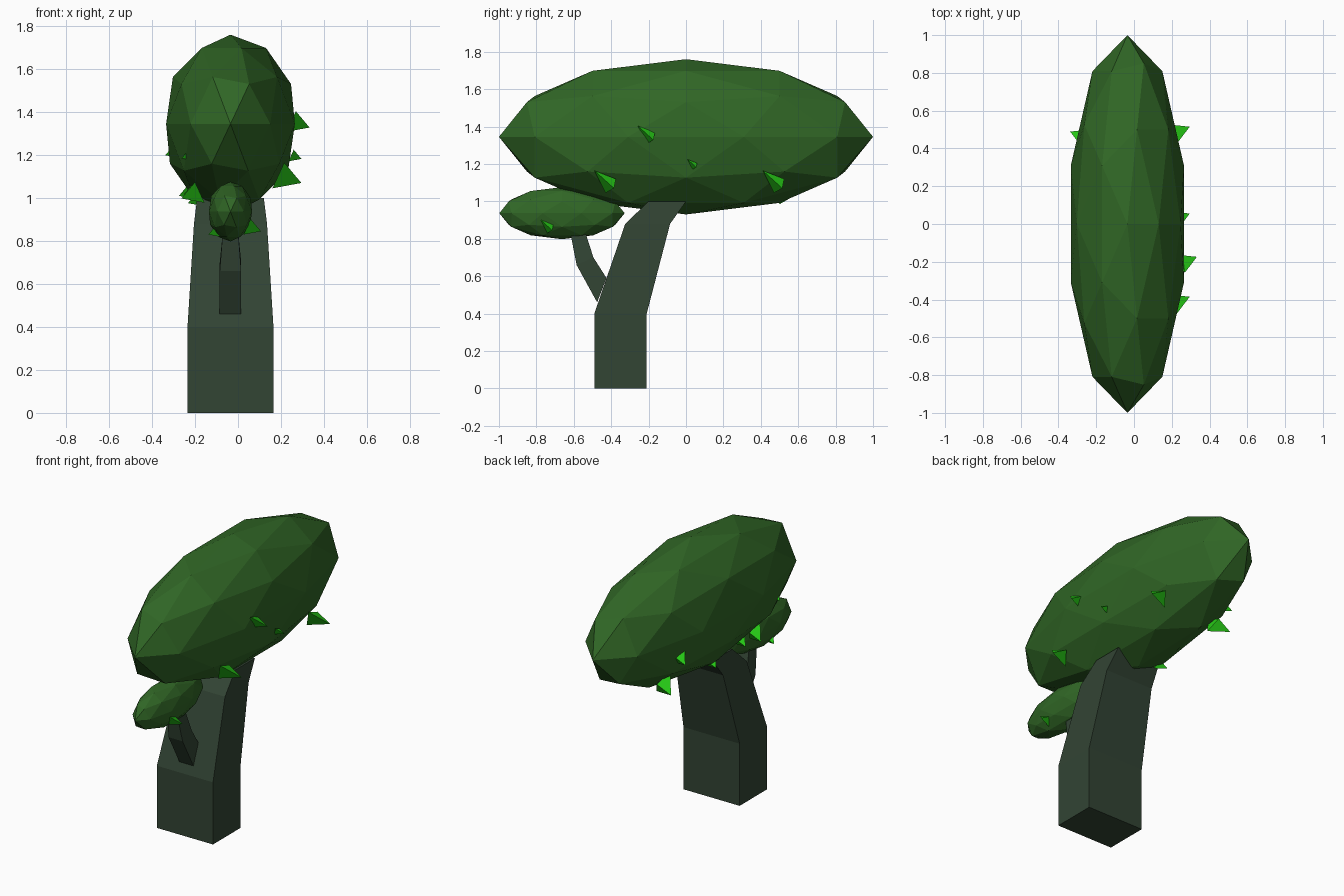
import bpy
import bmesh
from mathutils import Vector

if "Cube" in bpy.data.objects:
    bpy.data.objects.remove(bpy.data.objects["Cube"], do_unlink=True)


def material(name, rgb):
    mat = bpy.data.materials.new(name)
    mat.use_nodes = True
    color = (*rgb, 1.0)
    mat.diffuse_color = color
    mat.node_tree.nodes["Principled BSDF"].inputs["Base Color"].default_value = color
    return mat


bark = material("dark bark", (0.032, 0.058, 0.034))
foliage = material("leaf green", (0.03, 0.135, 0.019))
bright = material("bright sprout green", (0.02, 0.6, 0.008))


def finish(bm, name, mat):
    bmesh.ops.recalc_face_normals(bm, faces=bm.faces)
    mesh = bpy.data.meshes.new(name)
    bm.to_mesh(mesh)
    bm.free()
    mesh.materials.append(mat)
    obj = bpy.data.objects.new(name, mesh)
    bpy.context.collection.objects.link(obj)
    return obj


def crown(name, center, size):
    """Faceted ball of leaves, long from front to back."""
    bm = bmesh.new()
    bmesh.ops.create_icosphere(bm, subdivisions=2, radius=1)
    bmesh.ops.scale(bm, vec=Vector((0.315, 1.0, 0.415)) * size, verts=bm.verts)
    bmesh.ops.translate(bm, vec=center, verts=bm.verts)
    return finish(bm, name, foliage)


def limb(name, sections):
    """Four-sided limb; each section is half width, front (y, z), back (y, z)."""
    bm = bmesh.new()
    mid = -0.035
    rings = []
    for half, front, back in sections:
        corners = [(mid - half, *front), (mid + half, *front),
                   (mid + half, *back), (mid - half, *back)]
        rings.append([bm.verts.new(c) for c in corners])
    for low, high in zip(rings, rings[1:]):
        for i in range(4):
            j = (i + 1) % 4
            bm.faces.new((low[i], low[j], high[j], high[i]))
    bm.faces.new(rings[0])
    bm.faces.new(rings[-1])
    return finish(bm, name, bark)


def sprout(name, base, size, side):
    """Small three-sided spike leaning out to one side."""
    shape = [(0.025, -0.06, 0.055), (0.01, 0.055, 0.01),
             (-0.03, 0.0, -0.065), (0.105, 0.045, -0.04)]
    bm = bmesh.new()
    v = [bm.verts.new(Vector(base) + Vector((x * side, y, z)) * size)
         for x, y, z in shape]
    for a, b, c in ((0, 1, 2), (0, 1, 3), (1, 2, 3), (2, 0, 3)):
        bm.faces.new((v[a], v[b], v[c]))
    return finish(bm, name, bright)


# Trunk, leaning back towards the crown
limb("trunk", [
    (0.2, (-0.49, 0.0), (-0.21, 0.0)),
    (0.2, (-0.49, 0.4), (-0.21, 0.4)),
    (0.17, (-0.325, 0.88), (-0.085, 0.88)),
    (0.155, (-0.2, 1.0), (0.0, 1.0)),
])

# Side branch on the trunk's front
limb("branch", [
    (0.05, (-0.475, 0.46), (-0.425, 0.59)),
    (0.05, (-0.585, 0.66), (-0.495, 0.70)),
    (0.036, (-0.62, 0.84), (-0.54, 0.84)),
])

# Leaf crowns
crown("main_crown", (-0.035, 0, 1.345), 1.0)
crown("branch_crown", (-0.035, -0.663, 0.937), 0.335)

# Bright sprouts on both sides of the crowns
sprouts = {
    1: [((0.19, -0.43, 1.11), 1.0), ((0.19, 0.47, 1.11), 1.0),
        ((0.249, -0.21, 1.36), 0.8), ((0.248, 0.035, 1.2), 0.45),
        ((0.044, -0.742, 0.869), 0.6)],
    -1: [((-0.17, 0.5, 1.05), 1.0), ((-0.27, 0.46, 1.225), 0.65),
         ((-0.17, 0.0, 1.0), 0.6), ((-0.19, -0.27, 1.04), 0.6),
         ((-0.18, -0.42, 1.03), 0.8), ((-0.21, -0.6, 1.205), 0.5),
         ((-0.085, -0.72, 0.85), 0.5)],
}
for side, items in sprouts.items():
    label = "left" if side > 0 else "right"
    for i, (base, size) in enumerate(items, 1):
        sprout(f"{label}_sprout_{i}", base, size, side)
